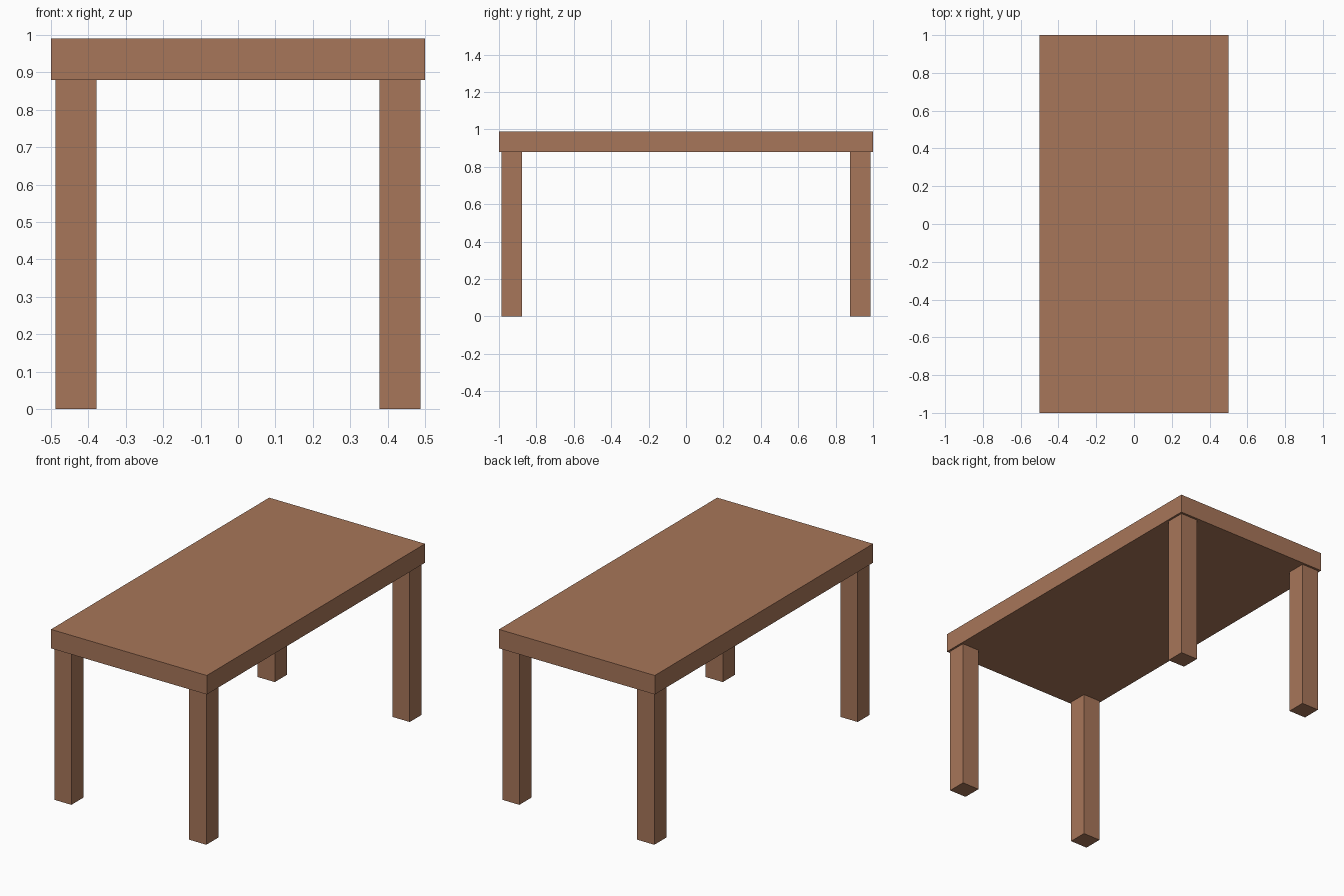
import bpy

if "Cube" in bpy.data.objects:
    bpy.data.objects.remove(bpy.data.objects["Cube"])

wood = bpy.data.materials.new("brown_wood")
wood.diffuse_color = (0.39, 0.18, 0.10, 1.0)
wood.use_nodes = True
wood.node_tree.nodes["Principled BSDF"].inputs["Base Color"].default_value = wood.diffuse_color

TOP_Z = 0.99      # table height
TOP_T = 0.11      # tabletop thickness
LEG_W = 0.11      # square leg width
LEG_X, LEG_Y = 0.433, 0.932
LEG_H = TOP_Z - TOP_T


def box(name, centre, size):
    bpy.ops.mesh.primitive_cube_add(size=1, location=centre)
    ob = bpy.context.object
    ob.name = name
    ob.scale = size
    bpy.ops.object.transform_apply(location=False, rotation=False, scale=True)
    ob.data.materials.append(wood)
    return ob


# Tabletop slab
box("tabletop", (0, 0, TOP_Z - TOP_T / 2), (1.0, 2.0, TOP_T))

# Four square legs, slightly inset from the corners
for side, sx in (("left", -1), ("right", 1)):
    for end, sy in (("front", -1), ("back", 1)):
        box(f"{end}_{side}_leg", (sx * LEG_X, sy * LEG_Y, LEG_H / 2),
            (LEG_W, LEG_W, LEG_H))
